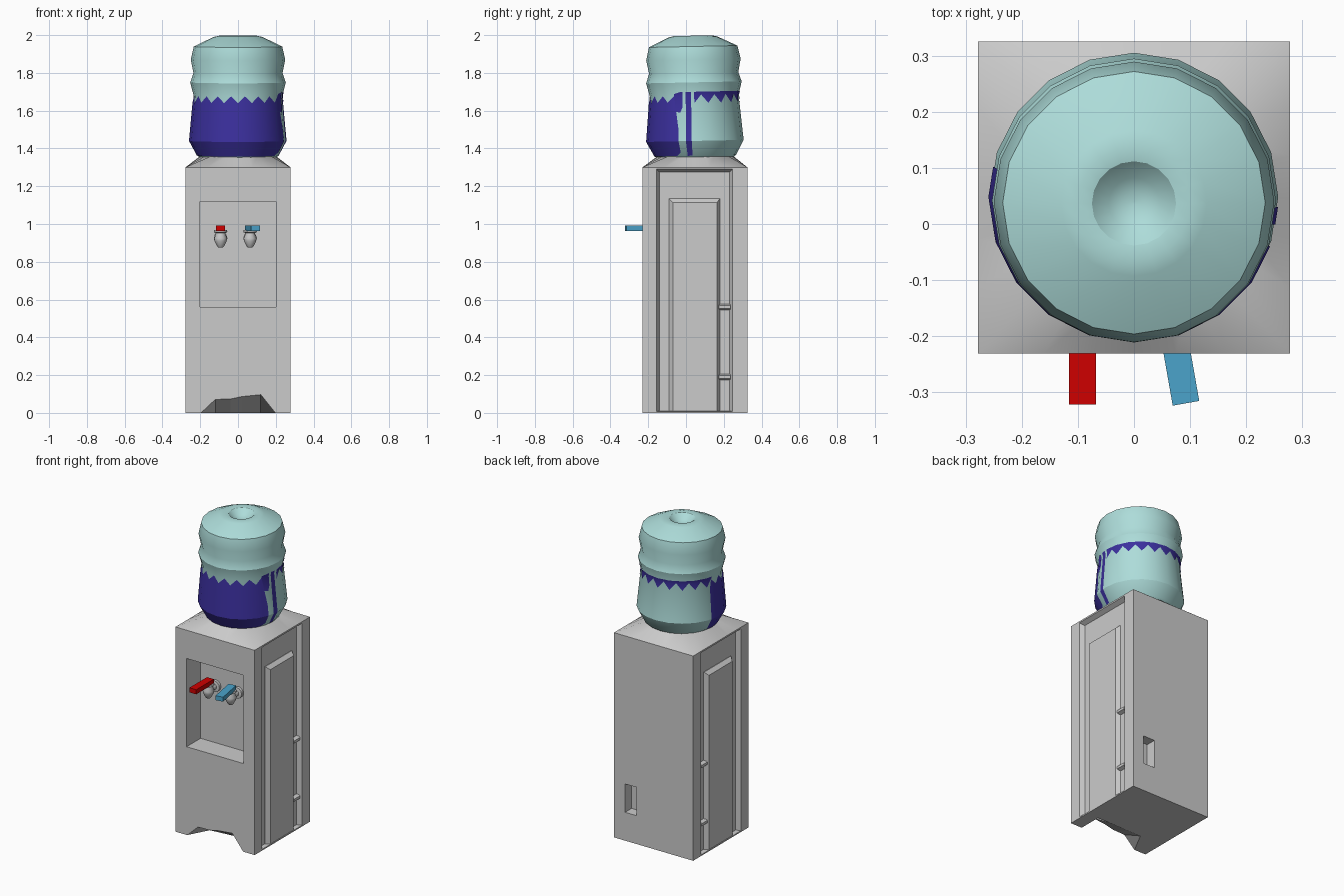
import bpy, bmesh
from math import sin, cos, radians, pi
from mathutils import Matrix, Vector

if "Cube" in bpy.data.objects:
    bpy.data.objects.remove(bpy.data.objects["Cube"])


def material(name, rgb):
    m = bpy.data.materials.new(name)
    m.diffuse_color = (*rgb, 1)
    m.use_nodes = True
    m.node_tree.nodes["Principled BSDF"].inputs["Base Color"].default_value = m.diffuse_color
    return m


AQUA = material("aqua plastic", (0.42, 0.72, 0.70))
INDIGO = material("indigo label", (0.045, 0.03, 0.35))
RED = material("red handle", (0.62, 0.0, 0.0))
BLUE = material("blue handle", (0.07, 0.37, 0.60))


def finish(name, bm, mat=None, smooth=None):
    bmesh.ops.remove_doubles(bm, verts=bm.verts, dist=1e-5)
    bmesh.ops.recalc_face_normals(bm, faces=bm.faces)
    me = bpy.data.meshes.new(name)
    bm.to_mesh(me)
    bm.free()
    ob = bpy.data.objects.new(name, me)
    bpy.context.collection.objects.link(ob)
    if mat:
        me.materials.append(mat)
    if smooth:
        bpy.ops.object.select_all(action='DESELECT')
        ob.select_set(True)
        bpy.context.view_layer.objects.active = ob
        bpy.ops.object.shade_smooth_by_angle(angle=radians(smooth))
    return ob


def loft(name, rings, mat=None, smooth=None):
    """Closed solid through rings of equal vertex count."""
    bm = bmesh.new()
    vs = [[bm.verts.new(p) for p in ring] for ring in rings]
    n = len(vs[0])
    for a, b in zip(vs, vs[1:]):
        for i in range(n):
            j = (i + 1) % n
            bm.faces.new((a[i], a[j], b[j], b[i]))
    bm.faces.new(vs[0])
    bm.faces.new(vs[-1])
    return finish(name, bm, mat, smooth)


def circle(r, z, n, c=(0, 0)):
    return [(c[0] + r * cos(2 * pi * i / n), c[1] + r * sin(2 * pi * i / n), z) for i in range(n)]


def rect_x(x, y0, y1, z0, z1):
    return [(x, y0, z0), (x, y1, z0), (x, y1, z1), (x, y0, z1)]


def box(name, x0, x1, y0, y1, z0, z1, mat=None):
    return loft(name, [rect_x(x0, y0, y1, z0, z1), rect_x(x1, y0, y1, z0, z1)], mat)


def cut(ob, cutter):
    cutter.hide_render = True
    m = ob.modifiers.new("cut", 'BOOLEAN')
    m.operation, m.solver, m.object = 'DIFFERENCE', 'EXACT', cutter
    bpy.context.view_layer.objects.active = ob
    bpy.ops.object.modifier_apply(modifier=m.name)
    bpy.data.objects.remove(cutter)


W, Y0, Y1, H, CY = 0.278, -0.23, 0.325, 1.30, 0.05

# Cabinet with dispensing niche, rear socket, kick notch and side recesses
cabinet = box("cabinet", -W, W, Y0, Y1, 0, H)
cut(cabinet, box("niche_cutter", -0.2, 0.2, -0.3, -0.09, 0.56, 1.12))
cut(cabinet, box("socket_cutter", 0.12, 0.20, 0.26, 0.4, 0.18, 0.36))
arch = [(-0.2, 0), (-0.12, 0.075), (-0.04, 0.077), (0.02, 0.09), (0.12, 0.1), (0.2, 0)]
cut(cabinet, loft("notch_cutter", [
    [(x, y, z * k - 0.003) for x, z in arch] + [(0.2, y, -0.05), (-0.2, y, -0.05)]
    for y, k in ((-0.231, 1), (-0.08, 0))]))

for s, side in ((1, "right"), (-1, "left")):
    cut(cabinet, loft("recess_cutter", [
        rect_x(s * 0.30, -0.155, 0.245, 0.008, 1.29),
        rect_x(s * W, -0.155, 0.245, 0.008, 1.29),
        rect_x(s * 0.25, -0.14, 0.23, 0.01, 1.275)]))
    # Raised side panel and its small brackets
    loft(side + "_panel", [
        rect_x(s * 0.245, -0.09, 0.18, 0.009, 1.135),
        rect_x(s * 0.253, -0.09, 0.18, 0.009, 1.135),
        rect_x(s * 0.276, -0.07, 0.165, 0.009, 1.115)])
    for i, z in enumerate((0.19, 0.56)):
        loft(f"{side}_bracket_{i + 1}", [
            rect_x(s * 0.245, 0.165, 0.24, z - 0.018, z + 0.018),
            rect_x(s * 0.272, 0.175, 0.235, z - 0.008, z + 0.008)])

# Sloped top, blending the square body into a round collar
square = []
for i in range(24):
    c, d = cos(i * pi / 12), sin(i * pi / 12)
    k = W / max(abs(c), abs(d))
    square.append((k * c, 0.0475 + k * d, H))
loft("cabinet_top", [square, circle(0.2, 1.36, 24, (0, CY))], None, 30)

# Bottle, leaning back a touch around its base
SIDES = 20
profile = [(0.2, 1.35), (0.215, 1.362), (0.257, 1.44), (0.235, 1.68), (0.253, 1.75),
           (0.236, 1.80), (0.25, 1.87), (0.234, 1.94), (0.13, 1.99), (0.1, 1.997),
           (0.075, 1.993), (0.045, 1.965), (0.02, 1.955), (0.002, 1.953)]
lean = (Matrix.Translation((0, CY, 1.36)) @ Matrix.Rotation(radians(1.2), 4, 'X')
        @ Matrix.Translation((0, 0, -1.36)))
bottle = loft("bottle", [circle(r, z, SIDES) for r, z in profile], AQUA, 32)
bottle.data.transform(lean)


def on_bottle(deg, z):
    """Point just outside the faceted bottle wall."""
    for (r0, z0), (r1, z1) in zip(profile, profile[1:]):
        if z0 <= z <= z1:
            r = r0 + (r1 - r0) * (z - z0) / (z1 - z0)
            break
    half = 180 / SIDES
    r = r * cos(radians(half)) / cos(radians(deg % (2 * half) - half)) + 0.0025
    return Vector((r * cos(radians(deg)), r * sin(radians(deg)), z))


def label(name, columns):
    """Strip given as (angle, low z, high z) columns."""
    bm = bmesh.new()
    grid = [[bm.verts.new(on_bottle(a, min(max(z, lo), hi))) for z in (lo, 1.44, 1.68, hi)]
            for a, lo, hi in columns]
    for p, q in zip(grid, grid[1:]):
        for k in range(3):
            bm.faces.new((p[k], q[k], q[k + 1], p[k + 1]))
    bmesh.ops.dissolve_degenerate(bm, edges=bm.edges, dist=1e-5)
    finish(name, bm, INDIGO, 30).data.transform(lean)


# Label: solid front, a thin seam stripe, and a toothed band round the back
label("label_front", [(168, 1.37, 1.63)] + [(a, 1.362, 1.68 if a % 18 else 1.645)
                                            for a in range(171, 334, 9)] + [(340, 1.38, 1.50)])
label("label_flap", [(333, 1.60, 1.69), (342, 1.59, 1.70), (345, 1.62, 1.70)])
label("label_stripe", [(349, 1.362, 1.70), (356, 1.362, 1.70)])
label("label_back_band", [(a, 1.685 if a % 18 else 1.64, 1.70) for a in range(0, 172, 9)])

# Taps: lathed spout, pipe into the niche wall, and a lever
for name, x, turn, mat in (("hot", -0.092, 0, RED), ("cold", 0.064, 10, BLUE)):
    spout = [(0.012, 0.875), (0.02, 0.885), (0.032, 0.91), (0.034, 0.925), (0.026, 0.945),
             (0.026, 0.953), (0.036, 0.957), (0.034, 0.967)]
    loft(name + "_spout", [circle(r, z, 12, (x, -0.165)) for r, z in spout], None, 40)
    pipe = loft(name + "_pipe", [circle(r, z, 12) for r, z in
                                 ((0.018, 0), (0.018, 0.055), (0.036, 0.058), (0.036, 0.08))], None, 40)
    pipe.data.transform(Matrix.Translation((x, -0.165, 0.925)) @ Matrix.Rotation(-pi / 2, 4, 'X'))
    lever = box(name + "_lever", -0.024, 0.024, -0.165, 0.012, 0.963, 0.992, mat)
    lever.data.transform(Matrix.Translation((x, -0.157, 0)) @ Matrix.Rotation(radians(turn), 4, 'Z'))
